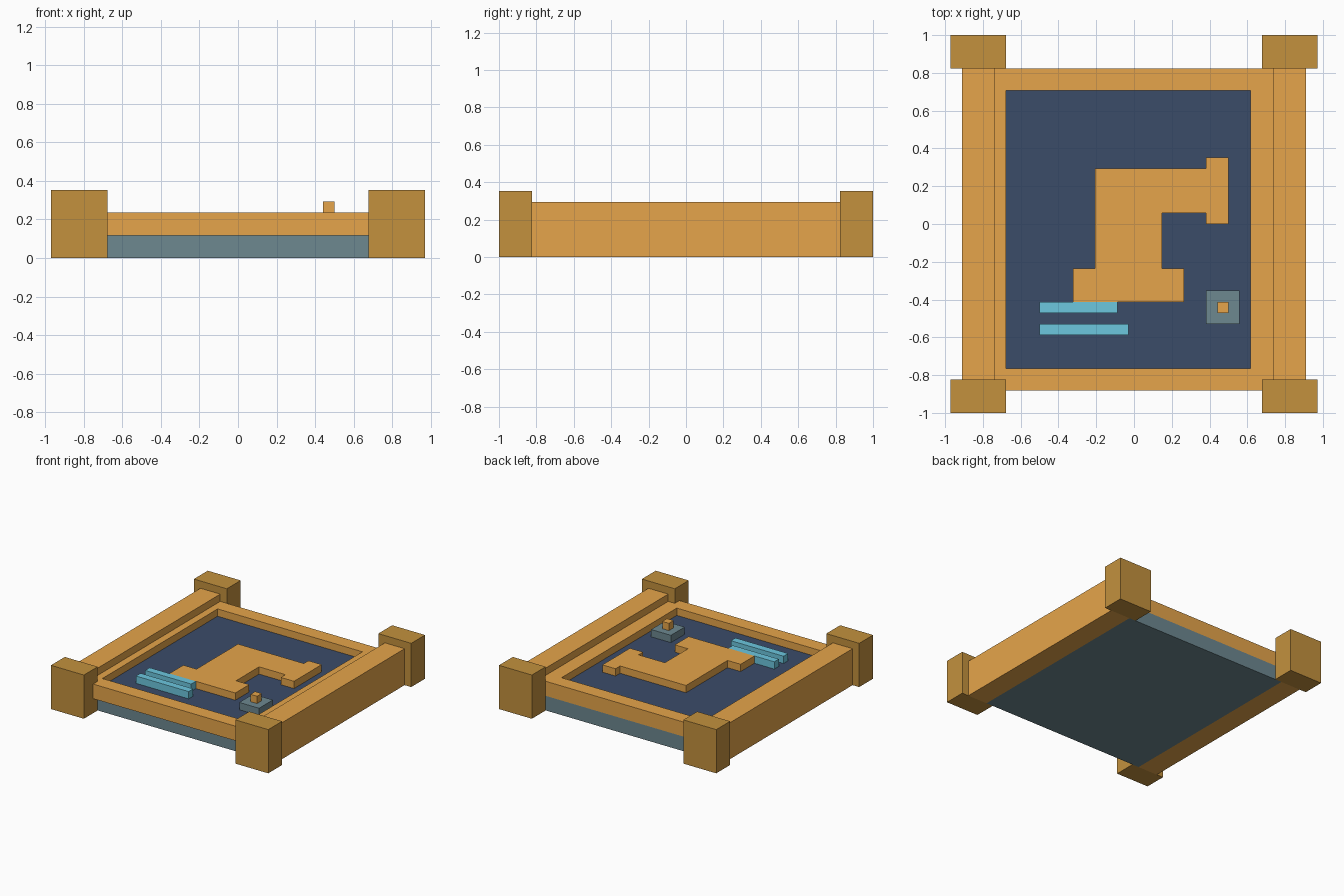
import bpy, bmesh

if "Cube" in bpy.data.objects:
    bpy.data.objects.remove(bpy.data.objects["Cube"])

U = 1 / 17  # grid unit: every edge lies on this grid


def material(name, rgb):
    m = bpy.data.materials.new(name)
    m.diffuse_color = (*rgb, 1)
    m.use_nodes = True
    m.node_tree.nodes["Principled BSDF"].inputs["Base Color"].default_value = m.diffuse_color
    return m


DARK_WOOD = material("dark_wood", (0.546, 0.283, 0.048))
WOOD = material("wood", (0.79, 0.376, 0.069))
SLATE = material("slate", (0.153, 0.246, 0.279))
NAVY = material("navy", (0.044, 0.072, 0.141))
CYAN = material("cyan", (0.150, 0.571, 0.738))


def prism(name, outline, z0, z1, mat):
    """Extrude a flat outline (grid units) from z0 to z1."""
    bm = bmesh.new()
    face = bm.faces.new([bm.verts.new((x * U, y * U, z0 * U)) for x, y in outline])
    top = bmesh.ops.extrude_face_region(bm, geom=[face])["geom"]
    verts = [g for g in top if isinstance(g, bmesh.types.BMVert)]
    bmesh.ops.translate(bm, verts=verts, vec=(0, 0, (z1 - z0) * U))
    bmesh.ops.recalc_face_normals(bm, faces=bm.faces)
    mesh = bpy.data.meshes.new(name)
    bm.to_mesh(mesh)
    bm.free()
    mesh.materials.append(mat)
    obj = bpy.data.objects.new(name, mesh)
    bpy.context.collection.objects.link(obj)
    return obj


def box(name, x0, x1, y0, y1, z0, z1, mat):
    return prism(name, [(x0, y0), (x1, y0), (x1, y1), (x0, y1)], z0, z1, mat)


# base slab and recessed board
box("base", -12.5, 12.5, -14, 14, 0, 2, SLATE)
box("board", -11.5, 10.5, -13, 12, 2, 3, NAVY)

# raised rim around the board
box("rim_front", -13.5, 12.5, -15, -13, 2, 4, WOOD)
box("rim_back", -13.5, 12.5, 12, 14, 2, 4, WOOD)
box("rim_left", -13.5, -11.5, -13, 12, 2, 4, WOOD)
box("rim_right", 10.5, 12.5, -13, 12, 2, 4, WOOD)

# side rails and corner posts
for sx, side in ((-1, "left"), (1, "right")):
    xs = sorted((sx * 12.5, sx * 15.5))
    box(f"rail_{side}", *xs, -14, 14, 0, 5, WOOD)
    xs = sorted((sx * 11.5, sx * 16.5))
    for sy, end in ((-1, "front"), (1, "back")):
        ys = sorted((sy * 14, sy * 17))
        box(f"post_{end}_{side}", *xs, *ys, 0, 6, DARK_WOOD)

# raised flat emblem: foot, trunk, arm and arm end
prism("emblem", [(-5.5, -7), (4.5, -7), (4.5, -4), (2.5, -4), (2.5, 1), (6.5, 1),
                 (6.5, 0), (8.5, 0), (8.5, 6), (6.5, 6), (6.5, 5), (-3.5, 5),
                 (-3.5, -4), (-5.5, -4)], 3, 4, WOOD)

# two thin strips
box("strip_upper", -8.5, -1.5, -8, -7, 3, 4, CYAN)
box("strip_lower", -8.5, -0.5, -10, -9, 3, 4, CYAN)

# small button with a knob
box("button", 6.5, 9.5, -9, -6, 3, 4, SLATE)
box("button_knob", 7.5, 8.5, -8, -7, 4, 5, WOOD)
